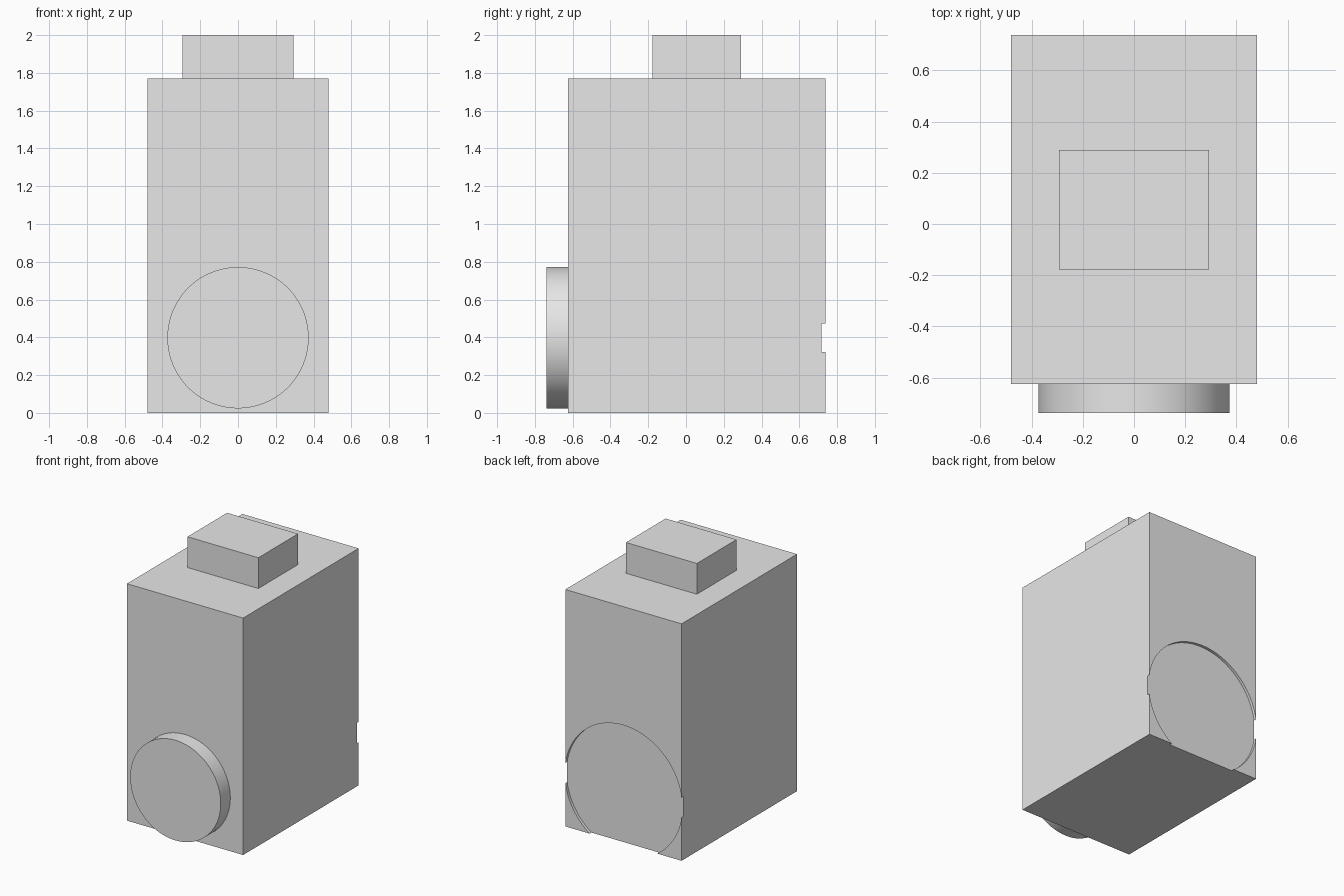
import bpy
import math

cube = bpy.data.objects.get("Cube")
if cube:
    bpy.data.objects.remove(cube, do_unlink=True)

grey = bpy.data.materials.new("plain_grey")
grey.use_nodes = True
grey.diffuse_color = (0.8, 0.8, 0.8, 1)
grey.node_tree.nodes["Principled BSDF"].inputs["Base Color"].default_value = (0.8, 0.8, 0.8, 1)


def finish(name):
    obj = bpy.context.object
    obj.name = name
    obj.data.materials.append(grey)
    bpy.ops.object.transform_apply(location=False, rotation=True, scale=True)
    return obj


def box(name, low, high):
    centre = [(a + b) / 2 for a, b in zip(low, high)]
    bpy.ops.mesh.primitive_cube_add(size=1, location=centre)
    bpy.context.object.scale = [b - a for a, b in zip(low, high)]
    return finish(name)


def disc(name, radius, z, y_front, y_back):
    bpy.ops.mesh.primitive_cylinder_add(
        vertices=128, radius=radius, depth=y_back - y_front,
        location=(0, (y_front + y_back) / 2, z), rotation=(math.pi / 2, 0, 0))
    return finish(name)


# Main block and the stud on top
body = box("body", (-0.48, -0.625, 0), (0.48, 0.738, 1.77))
box("top_stud", (-0.293, -0.178, 1.77), (0.293, 0.29, 2.0))

# Round boss on the front
disc("front_boss", 0.374, 0.398, -0.738, -0.625)
bpy.ops.object.shade_smooth_by_angle(angle=math.radians(30))

# Shallow round socket in the back, wider than the block
cutter = disc("socket_cutter", 0.486, 0.398, 0.717, 0.9)
cutter.hide_render = True
cutter.hide_viewport = True
socket = body.modifiers.new("back_socket", 'BOOLEAN')
socket.operation = 'DIFFERENCE'
socket.solver = 'EXACT'
socket.object = cutter
